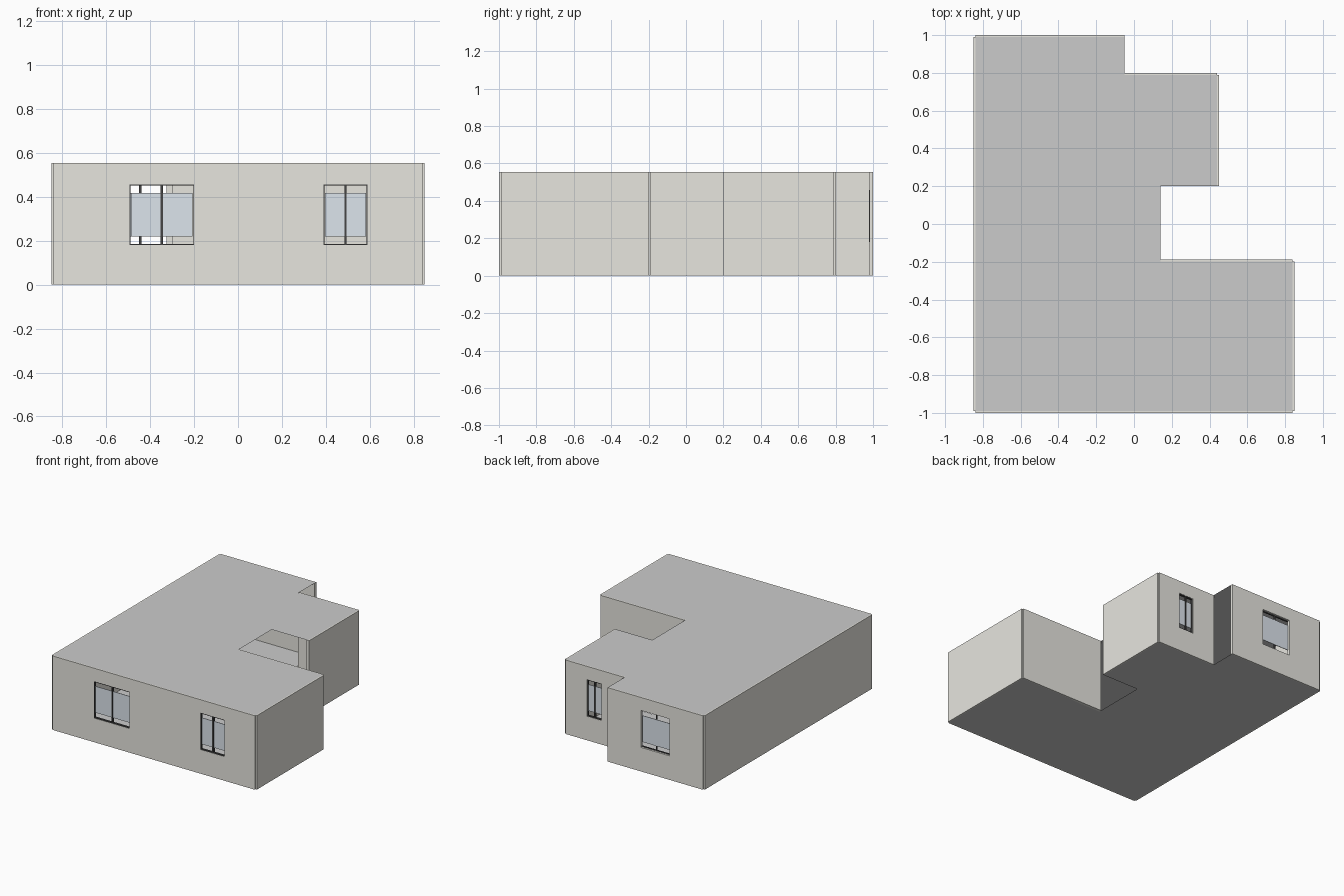
import bpy
import bmesh

if "Cube" in bpy.data.objects:
    bpy.data.objects.remove(bpy.data.objects["Cube"])

H = 0.555      # wall height
T = 0.02       # wall thickness


def material(name, rgb):
    m = bpy.data.materials.new(name)
    m.diffuse_color = (*rgb, 1)
    m.use_nodes = True
    m.node_tree.nodes["Principled BSDF"].inputs["Base Color"].default_value = m.diffuse_color
    return m


WALL = material("plaster", (0.80, 0.79, 0.74))
DARK = material("dark_frame", (0.06, 0.06, 0.06))
GLASS = material("pale_glass", (0.72, 0.78, 0.84))


def add_mesh(name, bm, mat=None):
    me = bpy.data.meshes.new(name)
    bm.to_mesh(me)
    bm.free()
    ob = bpy.data.objects.new(name, me)
    bpy.context.collection.objects.link(ob)
    if mat:
        me.materials.append(mat)
    return ob


def add_box(bm, lo, hi):
    verts = bmesh.ops.create_cube(bm, size=1)["verts"]
    for v in verts:
        v.co = [(a + b) / 2 + c * (b - a) for a, b, c in zip(lo, hi, v.co)]


def box(name, lo, hi, mat=None):
    bm = bmesh.new()
    add_box(bm, lo, hi)
    return add_mesh(name, bm, mat)


def slab(name, z, up):
    bm = bmesh.new()
    pts = OUTLINE if up else OUTLINE[::-1]
    bm.faces.new([bm.verts.new((x, y, z)) for x, y in pts])
    return add_mesh(name, bm)


# Wall centre lines, anticlockwise
OUTLINE = [(-0.84, -0.99), (0.84, -0.99), (0.84, -0.198), (0.14, -0.198),
           (0.14, 0.2), (0.44, 0.2), (0.44, 0.79), (-0.05, 0.79),
           (-0.05, 0.99), (-0.84, 0.99)]
slab("floor", 0, False)
slab("roof", H + 0.0005, True)


def window(name, wall, x, y, width, frame_width, inward):
    z0, z1 = 0.18, 0.457
    # opening
    cut = box(name + "_cutter", (x - width / 2, y - 0.05, z0),
              (x + width / 2, y + 0.05, z1))
    cut.hide_render = True
    cut.display_type = 'WIRE'
    mod = wall.modifiers.new(name, 'BOOLEAN')
    mod.operation = 'DIFFERENCE'
    mod.solver = 'EXACT'
    mod.object = cut
    # rails, side stiles and centre bar
    f = frame_width / 2
    ya, yb = sorted((y + inward * 0.004, y + inward * 0.0125))
    if frame_width == width:
        ya, yb = y - 0.008, y + 0.008
    bm = bmesh.new()
    for z in (z0, z1 - 0.006):
        add_box(bm, (x - f, ya, z), (x + f, yb, z + 0.006))
    for dx, w in ((-f + 0.002, 0.002), (0, 0.005), (f - 0.002, 0.002)):
        add_box(bm, (x + dx - w, ya, z0), (x + dx + w, yb, z1))
    add_mesh(name + "_frame", bm, DARK)
    # pane, shorter than the opening
    g = width / 2 - 0.007
    box(name + "_glass", (x - g, y - 0.002, 0.22), (x + g, y + 0.002, 0.418), GLASS)


# Walls; the courtyard recess and the rear step are open
NAMES = {0: "front_wall", 1: "wing_right_wall", 2: "wing_back_wall",
         5: "rear_right_wall", 6: "rear_inner_wall", 8: "rear_wall", 9: "left_wall"}
walls = {}
for i, name in NAMES.items():
    (ax, ay), (bx, by) = OUTLINE[i], OUTLINE[(i + 1) % len(OUTLINE)]
    ex, ey = (T / 2, 0) if ax == bx else (0, T / 2)
    walls[name] = box(name, (min(ax, bx) - ex, min(ay, by) - ey, 0),
                      (max(ax, bx) + ex, max(ay, by) + ey, H), WALL)

# Windows
window("front_large_window", walls["front_wall"], -0.347, -0.99, 0.295, 0.295, 1)
window("front_small_window", walls["front_wall"], 0.49, -0.99, 0.2, 0.2, 1)
window("rear_window", walls["rear_wall"], -0.445, 0.99, 0.24, 0.3, -1)
window("rear_inner_window", walls["rear_inner_wall"], 0.2, 0.79, 0.12, 0.12, -1)
